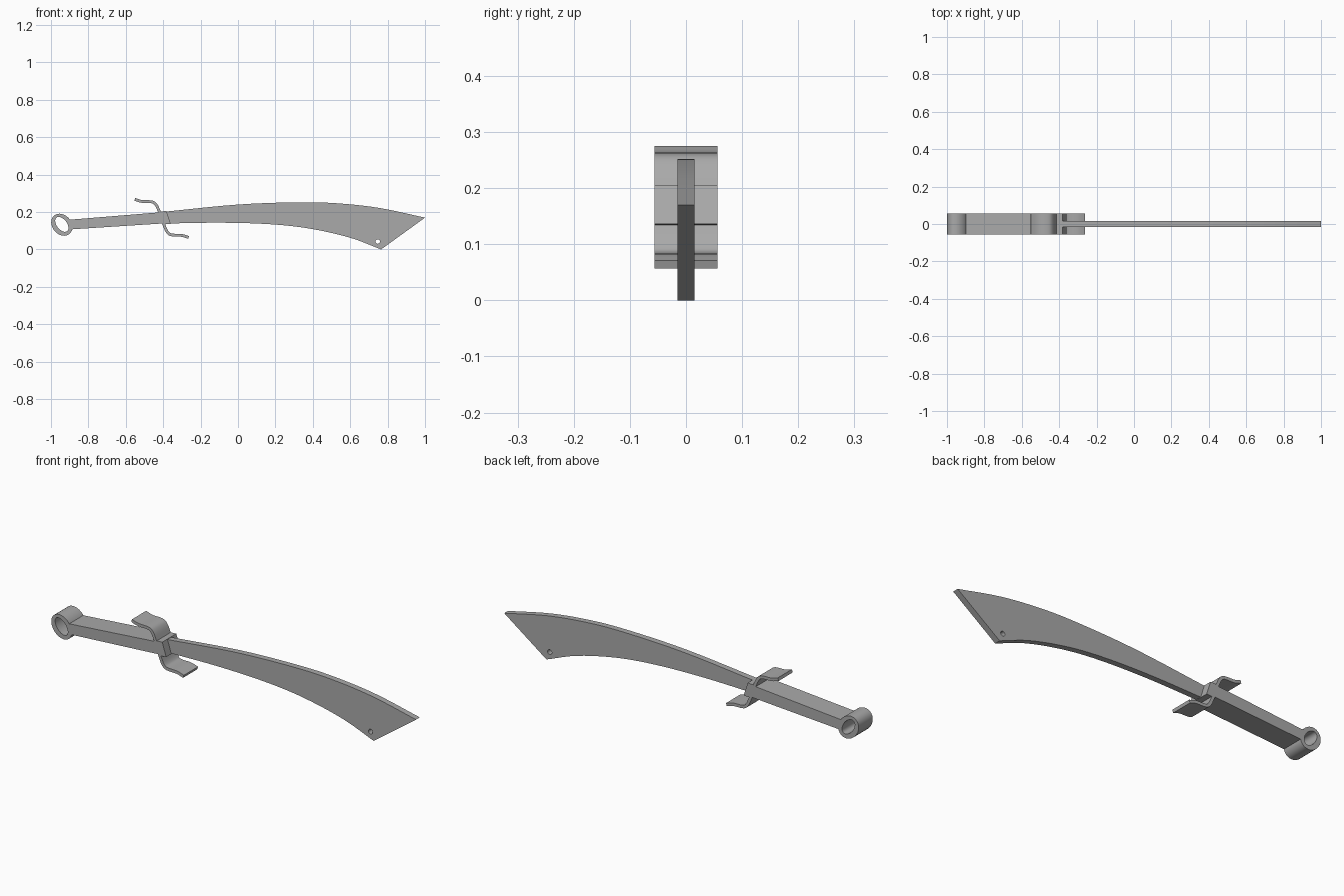
import bpy
import bmesh
from math import cos, sin, pi, radians
from mathutils import Vector, Matrix

if "Cube" in bpy.data.objects:
    bpy.data.objects.remove(bpy.data.objects["Cube"])

steel = bpy.data.materials.new("grey steel")
steel.use_nodes = True
GREY = (0.4, 0.4, 0.4, 1)
steel.diffuse_color = GREY
steel.node_tree.nodes["Principled BSDF"].inputs["Base Color"].default_value = GREY


def smooth(points, steps=5):
    """Catmull-Rom curve through the points."""
    p = [Vector(q) for q in points]
    p = [2 * p[0] - p[1]] + p + [2 * p[-1] - p[-2]]
    out = []
    for a, b, c, d in zip(p, p[1:], p[2:], p[3:]):
        for i in range(steps):
            t = i / steps
            out.append(0.5 * (2 * b + (c - a) * t + (2 * a - 5 * b + 4 * c - d) * t ** 2
                              + (3 * b - a - 3 * c + d) * t ** 3))
    return out + [p[-2]]


def ellipse(x, z, a, b, tilt=0, count=32):
    turn = Matrix.Rotation(radians(tilt), 2)
    return [Vector((x, z)) + turn @ Vector((a * cos(2 * pi * i / count), b * sin(2 * pi * i / count)))
            for i in range(count)]


def ribbon(path, half):
    """Closed outline of a strip following the path."""
    left, right = [], []
    for i, p in enumerate(path):
        d = (path[min(i + 1, len(path) - 1)] - path[max(i - 1, 0)]).normalized()
        n = Vector((-d.y, d.x)) * half
        left.append(p + n)
        right.append(p - n)
    return left + right[::-1]


def plate(name, loops, half_depth):
    """Extrude x-z outlines (later loops are holes) along y."""
    curve = bpy.data.curves.new(name, 'CURVE')
    curve.dimensions = '2D'
    curve.fill_mode = 'BOTH'
    curve.extrude = half_depth
    for loop in loops:
        spline = curve.splines.new('POLY')
        spline.points.add(len(loop) - 1)
        for point, co in zip(spline.points, loop):
            point.co = (co[0], co[1], 0, 1)
        spline.use_cyclic_u = True
    temp = bpy.data.objects.new(name + " outline", curve)
    bpy.context.collection.objects.link(temp)
    mesh = bpy.data.meshes.new_from_object(temp.evaluated_get(bpy.context.evaluated_depsgraph_get()))
    bpy.data.objects.remove(temp)
    bm = bmesh.new()
    bm.from_mesh(mesh)
    bmesh.ops.remove_doubles(bm, verts=bm.verts, dist=0.0001)
    bmesh.ops.rotate(bm, verts=bm.verts, matrix=Matrix.Rotation(pi / 2, 3, 'X'))
    bmesh.ops.recalc_face_normals(bm, faces=bm.faces)
    bm.to_mesh(mesh)
    bm.free()
    mesh.materials.clear()
    mesh.materials.append(steel)
    obj = bpy.data.objects.new(name, mesh)
    bpy.context.collection.objects.link(obj)
    bpy.ops.object.select_all(action='DESELECT')
    obj.select_set(True)
    bpy.context.view_layer.objects.active = obj
    bpy.ops.object.shade_smooth_by_angle(angle=radians(30))
    return obj


WIDE, THIN = 0.056, 0.015

# Curved blade with a small hole near the lower tip
spine = smooth([(-0.41, 0.2), (0, 0.24), (0.33, 0.252), (0.54, 0.246), (0.76, 0.221), (1, 0.17)])
edge = smooth([(0.765, 0), (0.595, 0.064), (0.38, 0.112), (0.168, 0.135), (-0.1, 0.143), (-0.41, 0.138)])
plate("blade", [spine + edge, ellipse(0.747, 0.042, 0.012, 0.012, count=16)], THIN)

# Tapered grip
plate("handle", [[(-0.9, 0.159), (-0.41, 0.199), (-0.385, 0.14), (-0.897, 0.107)]], WIDE)

# Oval pommel ring
plate("pommel_ring", [ellipse(-0.942, 0.132, 0.064, 0.051, -50),
                      ellipse(-0.942, 0.134, 0.046, 0.027, -52)], WIDE)

# Slanted collar and the S-shaped guard, symmetric by a half turn
plate("collar", [[(-0.42, 0.203), (-0.382, 0.205), (-0.36, 0.136), (-0.402, 0.134)]], WIDE)
centre = Vector((-0.408, 0.166))
upper = smooth([(-0.552, 0.268), (-0.515, 0.257), (-0.46, 0.254), (-0.437, 0.237), (-0.418, 0.196)])
lower = [2 * centre - p for p in reversed(upper)]
plate("guard", [ribbon(upper + lower, 0.0075)], WIDE)
